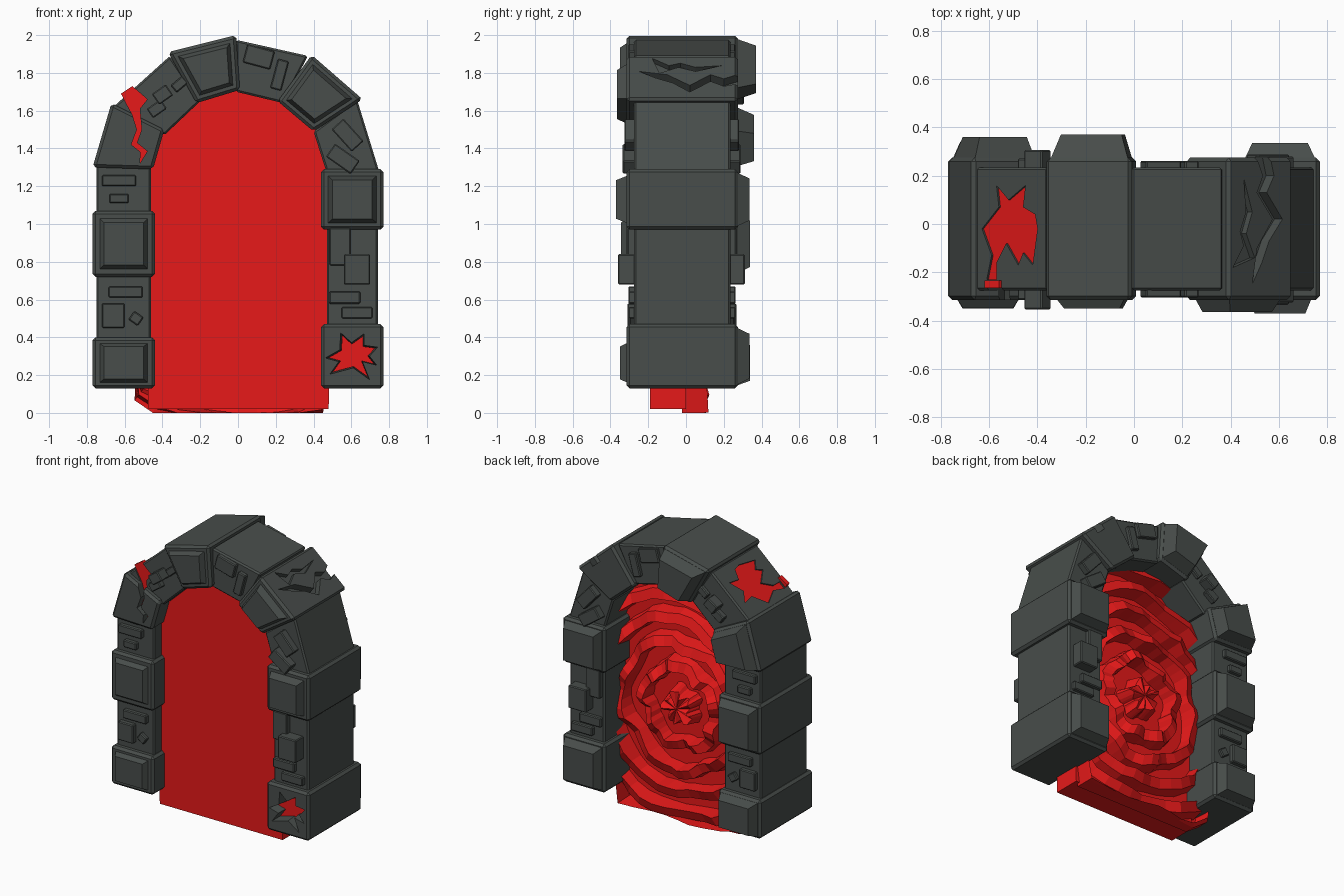
import bpy, bmesh, math, random
from mathutils import Vector

if "Cube" in bpy.data.objects:
    bpy.data.objects.remove(bpy.data.objects["Cube"])

random.seed(4)
RED = bpy.data.materials.new("glow_red")
RED.diffuse_color = (0.8, 0.01, 0.01, 1)
RED.use_nodes = True
RED.node_tree.nodes["Principled BSDF"].inputs["Base Color"].default_value = RED.diffuse_color
STONE = bpy.data.materials.new("dark_stone")
STONE.diffuse_color = (0.065, 0.075, 0.07, 1)
STONE.use_nodes = True
STONE.node_tree.nodes["Principled BSDF"].inputs["Base Color"].default_value = STONE.diffuse_color


def make(name, verts, faces, mat, bevel=0):
    bm = bmesh.new()
    vs = [bm.verts.new(v) for v in verts]
    for f in faces:
        bm.faces.new([vs[i] for i in f])
    bmesh.ops.recalc_face_normals(bm, faces=bm.faces)
    if bevel:
        bmesh.ops.bevel(bm, geom=bm.edges[:], offset=bevel, segments=1, affect='EDGES')
    me = bpy.data.meshes.new(name)
    bm.to_mesh(me)
    bm.free()
    me.materials.append(mat)
    ob = bpy.data.objects.new(name, me)
    bpy.context.collection.objects.link(ob)
    return ob


def loft(name, a, b, mat, bevel=0):
    """Closed solid between two matching outlines."""
    n = len(a)
    faces = [list(range(n)), list(range(n, 2 * n))]
    faces += [(i, (i + 1) % n, n + (i + 1) % n, n + i) for i in range(n)]
    return make(name, list(a) + list(b), faces, mat, bevel)


def scaled(pts, s):
    cx = sum(p[0] for p in pts) / len(pts)
    cz = sum(p[1] for p in pts) / len(pts)
    return [(cx + (x - cx) * s, cz + (z - cz) * s) for x, z in pts]


def at_y(pts, y):
    return [(x, y, z) for x, z in pts]


def rect(x0, x1, z0, z1):
    return [(x0, z0), (x1, z0), (x1, z1), (x0, z1)]


# large stones: outline, front panel height, back panel height
big = {
    "left_base_stone": (rect(-.77, -.44, .13, .40), .035, .065),
    "left_middle_stone": (rect(-.77, -.44, .72, 1.07), .03, .065),
    "left_shoulder_stone": ([(-.77, 1.30), (-.45, 1.29), (-.39, 1.50), (-.67, 1.64)], 0, .085),
    "crown_stone": ([(-.37, 1.91), (-.01, 2.0), (.01, 1.71), (-.22, 1.64)], .035, .095),
    "right_crown_stone": ([(.39, 1.895), (.66, 1.66), (.40, 1.49), (.21, 1.65)], .05, 0),
    "right_upper_stone": (rect(.44, .77, .97, 1.29), .055, .06),
    "right_base_stone": (rect(.44, .77, .13, .47), 0, .06),
}
obs = {}
YF, YB = -.315, .275
for name, (pts, front, back) in big.items():
    obs[name] = loft(name, at_y(pts, YF), at_y(pts, YB), STONE, .016)
    if front:
        loft(name + "_front_panel", at_y(scaled(pts, .80), YF + .01),
             at_y(scaled(pts, .64), YF - front), STONE)
    if back:
        loft(name + "_back_panel", at_y(scaled(pts, .90), YB - .01),
             at_y(scaled(pts, .70), YB + back), STONE)

# recessed stones between the large ones
small = {
    "left_lower_filler": rect(-.75, -.46, .38, .74),
    "left_upper_filler": rect(-.75, -.46, 1.05, 1.31),
    "left_arch_filler": [(-.66, 1.62), (-.39, 1.47), (-.20, 1.65), (-.36, 1.89)],
    "right_arch_filler": [(-.01, 1.975), (.37, 1.89), (.24, 1.64), (-.01, 1.70)],
    "right_shoulder_filler": [(.63, 1.66), (.75, 1.27), (.47, 1.27), (.40, 1.49)],
    "right_lower_filler": rect(.47, .74, .45, .99),
}
for name, pts in small.items():
    obs[name] = loft(name, at_y(pts, -.275), at_y(pts, .235), STONE, .01)

# little plates running through the fillers, showing on front and back
plates = [
    (-.595, .64, .18, .06, 0, .03), (-.66, .515, .12, .13, 0, .035), (-.54, .50, .06, .055, -35, .025),
    (-.63, 1.23, .18, .06, 0, .03), (-.63, 1.135, .10, .05, 0, .03),
    (-.40, 1.685, .09, .07, 35, .08), (-.43, 1.61, .09, .06, 35, .04), (-.31, 1.74, .08, .05, 40, .03),
    (.11, 1.885, .15, .10, -15, .03), (.22, 1.79, .06, .16, -15, .03),
    (.58, 1.47, .16, .085, -48, .05), (.555, 1.345, .16, .085, -35, .06),
    (.54, .88, .11, .20, 0, .035), (.63, .76, .14, .16, 0, .085),
    (.565, .61, .165, .065, 0, .03), (.63, .53, .165, .06, 0, .03),
]
for i, (cx, cz, w, h, rot, out) in enumerate(plates):
    c, s = math.cos(math.radians(rot)), math.sin(math.radians(rot))
    pts = [(cx + x * c - z * s, cz + x * s + z * c) for x, z in rect(-w / 2, w / 2, -h / 2, h / 2)]
    loft(f"plate_{i + 1}", at_y(pts, -.275 - out), at_y(pts, .235 + out * .9), STONE, .006)


def carve(name, targets, to_world, pts, depth, taper=1, red=True):
    """Cut a jagged hole into the stones and lay a red floor in it."""
    inner = scaled(pts, taper)
    cut = loft(name + "_cutter", [to_world(u, v, .04) for u, v in pts],
               [to_world(u, v, -depth) for u, v in inner], STONE)
    cut.hide_render = True
    for t in targets:
        m = obs[t].modifiers.new("carve", 'BOOLEAN')
        m.operation, m.object, m.solver = 'DIFFERENCE', cut, 'EXACT'
        bpy.context.view_layer.objects.active = obs[t]
        bpy.ops.object.modifier_apply(modifier=m.name)
    bpy.data.objects.remove(cut)
    if red:
        loft(name + "_glow", [to_world(u, v, -depth + .02) for u, v in inner],
             [to_world(u, v, -depth - .01) for u, v in inner], RED)


def front(x, z, d):
    return (x, YF - d, z)


def slope(p, q):
    """Maps top-view (x, y) onto the sloping outer face through p and q."""
    n = Vector((-(q[1] - p[1]), 0, q[0] - p[0])).normalized()
    return lambda x, y, d: Vector((x, y, p[1] + (x - p[0]) * (q[1] - p[1]) / (q[0] - p[0]))) + n * d


# star-shaped break in the right base stone
carve("base_break", ["right_base_stone"], front,
      [(.54, .43), (.60, .375), (.67, .425), (.67, .36), (.745, .35), (.70, .30), (.74, .25),
       (.66, .27), (.70, .17), (.61, .235), (.48, .20), (.53, .27), (.455, .29), (.535, .335)], .09, .85)
# crack down the left shoulder
carve("shoulder_crack", ["left_shoulder_stone", "left_arch_filler"], front,
      [(-.62, 1.69), (-.56, 1.73), (-.48, 1.66), (-.52, 1.61), (-.51, 1.50), (-.535, 1.43), (-.48, 1.385),
       (-.52, 1.32), (-.515, 1.38), (-.565, 1.42), (-.535, 1.50), (-.56, 1.58)], .07)
# star-shaped break on the left of the arch top
carve("arch_break", ["left_arch_filler"], slope((-.66, 1.62), (-.36, 1.89)),
      [(-.57, .16), (-.52, .10), (-.45, .16), (-.46, .07), (-.41, .04), (-.40, -.02), (-.42, -.17),
       (-.46, -.12), (-.48, -.17), (-.53, -.08), (-.57, -.16), (-.57, -.23), (-.61, -.23), (-.59, -.13),
       (-.63, -.02), (-.56, .07)], .03)
# bare cracks on the right of the arch top
top_right = slope((.39, 1.895), (.66, 1.66))
carve("arch_crack", ["right_crown_stone"], top_right,
      [(.56, .30), (.58, .20), (.55, .13), (.615, .02), (.56, -.07), (.53, -.16), (.49, -.25),
       (.51, -.10), (.575, .02), (.51, .13), (.535, .20), (.50, .30)], .05, 1, False)
carve("arch_chip", ["right_crown_stone"], top_right,
      [(.455, .19), (.49, .05), (.465, -.04), (.50, -.14), (.41, -.18), (.455, -.09), (.44, -.03), (.465, .05)],
      .03, 1, False)

# portal slab filling the arch
arch = [(.50, 1.3), (.45, 1.52), (.25, 1.70), (0, 1.75), (-.25, 1.70), (-.45, 1.53), (-.50, 1.3)]
slab = [(-.475, .02), (.48, .02)] + arch
loft("portal_slab", at_y(slab, -.19), at_y(slab, 0), RED)

# concentric ragged ripples on the back of the portal
bound = [(-.55, 0), (.47, 0)] + arch
CZ, N = .78, 48


def limit(a):
    dx, dz = math.cos(a), math.sin(a)
    best = 9
    for (x0, z0), (x1, z1) in zip(bound, bound[1:] + bound[:1]):
        ex, ez = x1 - x0, z1 - z0
        det = dx * ez - dz * ex
        if abs(det) > 1e-9:
            t = (x0 * ez - (z0 - CZ) * ex) / det
            s = (x0 * dz - (z0 - CZ) * dx) / det
            if t > 0 and -1e-6 <= s <= 1 + 1e-6:
                best = min(best, t)
    return best


profile = [(.10, .10, 0), (.13, -.02, 0)]
for k, r in enumerate((.28, .45, .61, .77, .93)):
    profile += [(r - .05, -.02, k + 1), (r - .035, .10, k + 1), (r + .03, .075, k + 1), (r + .05, -.02, k + 1)]
phase = [random.uniform(0, 6) for _ in range(6)]
wob = [[.018 * math.sin(5 * j * math.tau / N + phase[k]) + random.uniform(-.008, .008) for j in range(N)]
       for k in range(6)]
rise = [[.022 * math.sin(9 * j * math.tau / N + 2 * phase[k]) + random.uniform(-.008, .008) for j in range(N)]
        for k in range(6)]
verts, faces = [(0, .11, CZ)], []
for r, y, k in profile:
    for j in range(N):
        a = j * math.tau / N
        rr = min(r + wob[k][j], limit(a))
        verts.append((rr * math.cos(a), y + (rise[k][j] if y > 0 else 0), CZ + rr * math.sin(a)))
for j in range(N):
    j2 = (j + 1) % N
    faces.append((0, 1 + j, 1 + j2))
    for i in range(len(profile) - 1):
        b = 1 + i * N
        faces.append((b + j, b + N + j, b + N + j2, b + j2))
make("portal_ripples", verts, faces, RED)
